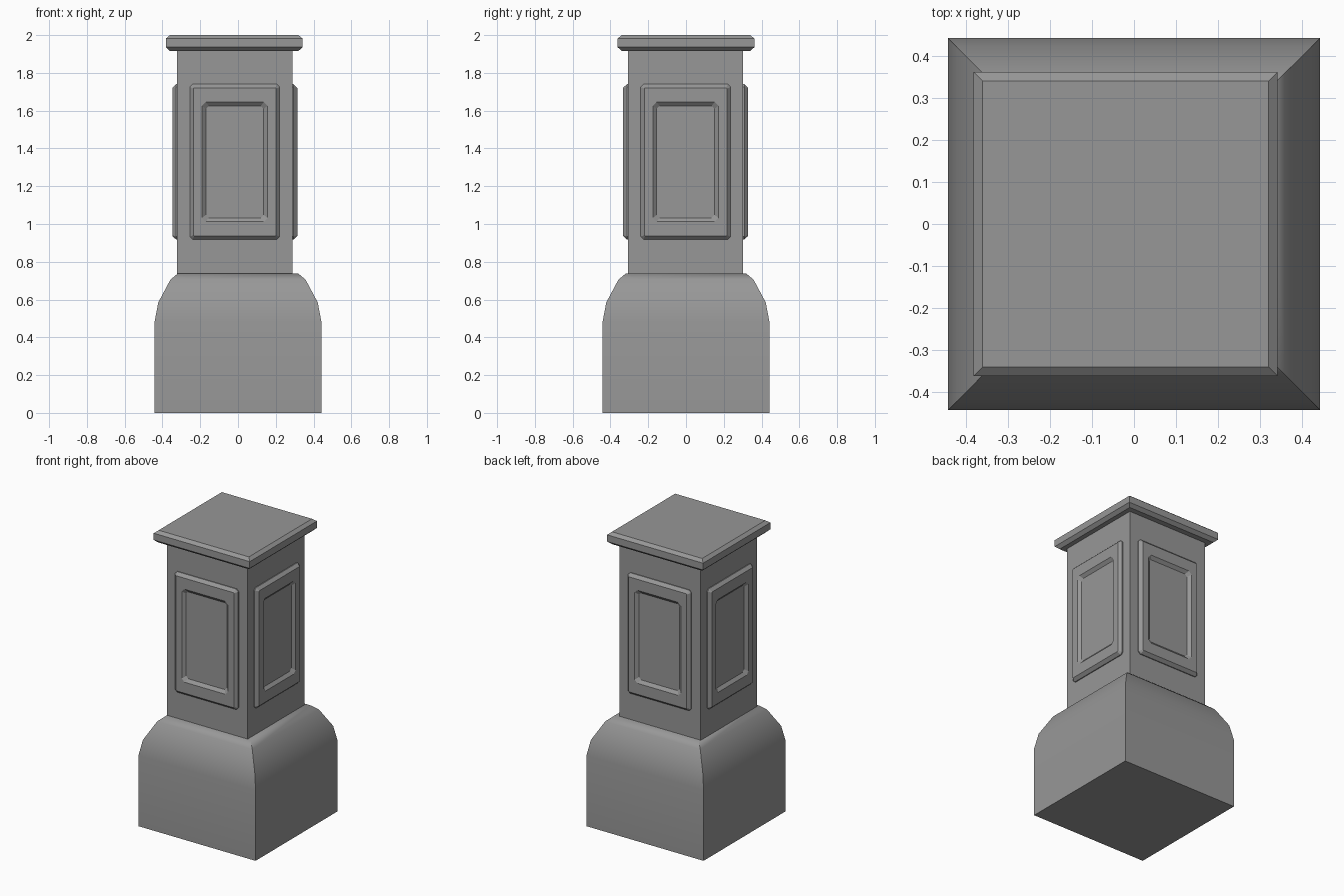
import bpy
import bmesh
from math import radians
from mathutils import Matrix, Vector

if "Cube" in bpy.data.objects:
    bpy.data.objects.remove(bpy.data.objects["Cube"], do_unlink=True)

GREY = (0.31, 0.31, 0.31, 1)
stone = bpy.data.materials.new("grey stone")
stone.use_nodes = True
stone.diffuse_color = GREY
stone.node_tree.nodes["Principled BSDF"].inputs["Base Color"].default_value = GREY


def square(half, z):
    return [(-half, -half, z), (half, -half, z), (half, half, z), (-half, half, z)]


def clipped_rect(w, h, c, z):
    """Rectangle of half sizes w, h with its corners clipped by c."""
    return [(-w + c, -h, z), (w - c, -h, z), (w, -h + c, z), (w, h - c, z),
            (w - c, h, z), (-w + c, h, z), (-w, h - c, z), (-w, -h + c, z)]


def loft(name, rings, matrix, smooth_angle=None):
    """Skin a stack of rings and close both ends."""
    bm = bmesh.new()
    loops = [[bm.verts.new(p) for p in ring] for ring in rings]
    n = len(loops[0])
    for a, b in zip(loops, loops[1:]):
        for i in range(n):
            j = (i + 1) % n
            bm.faces.new((a[i], a[j], b[j], b[i]))
    bm.faces.new(loops[0][::-1])
    bm.faces.new(loops[-1])
    mesh = bpy.data.meshes.new(name)
    bm.to_mesh(mesh)
    bm.free()
    mesh.materials.append(stone)
    obj = bpy.data.objects.new(name, mesh)
    bpy.context.collection.objects.link(obj)
    obj.matrix_world = matrix
    if smooth_angle:
        bpy.ops.object.select_all(action="DESELECT")
        obj.select_set(True)
        bpy.context.view_layer.objects.active = obj
        bpy.ops.object.shade_smooth_by_angle(angle=radians(smooth_angle))
    return obj


# Plinth with a rounded shoulder
plinth_profile = [(0.442, 0), (0.442, 0.48), (0.422, 0.585), (0.358, 0.705), (0.32, 0.737)]
loft("plinth", [square(r, z) for r, z in plinth_profile], Matrix(), 45)

# Shaft, set slightly off the plinth centre
axis = Matrix.Translation((-0.017, -0.002, 0))
shaft_half = 0.305
loft("shaft", [square(shaft_half, z) for z in (0.72, 1.93)], axis)

# Cap slab with chamfered rims
cap_profile = [(0.34, 1.916), (0.362, 1.936), (0.362, 1.982), (0.34, 2.0)]
loft("cap", [square(r, z) for r, z in cap_profile],
     Matrix.Translation((-0.02, 0, 0)))

# Framed panel with a sunken centre on every side
panel_rings = [clipped_rect(*r) for r in (
    (0.238, 0.411, 0.015, -0.01),
    (0.238, 0.411, 0.015, 0.006),
    (0.219, 0.392, 0.004, 0.026),
    (0.174, 0.317, 0.02, 0.026),
    (0.153, 0.296, 0.015, 0.008),
)]
for i, side in enumerate(("front", "left", "back", "right")):
    place = (axis @ Matrix.Rotation(radians(90 * i), 4, "Z")
             @ Matrix.Translation(Vector((0, -shaft_half, 1.329)))
             @ Matrix.Rotation(radians(90), 4, "X"))
    loft(side + "_panel", panel_rings, place)
